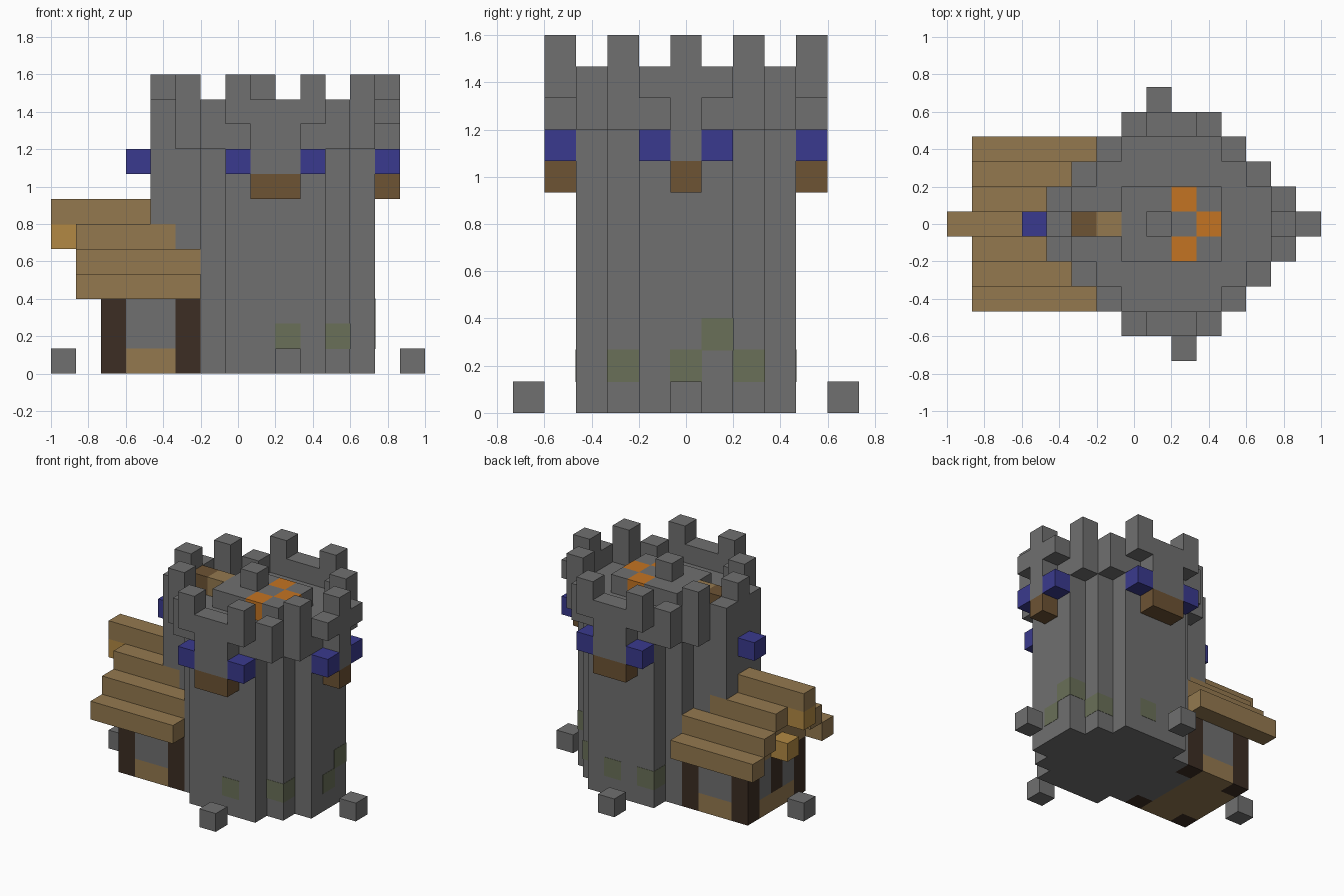
import bpy
import bmesh

if "Cube" in bpy.data.objects:
    bpy.data.objects.remove(bpy.data.objects["Cube"], do_unlink=True)

U = 2 / 15  # edge of one block


def material(name, r, g, b):
    def lin(c):
        c /= 255
        return c / 12.92 if c < 0.04 else ((c + 0.055) / 1.055) ** 2.4
    m = bpy.data.materials.new(name)
    m.use_nodes = True
    col = (lin(r), lin(g), lin(b), 1)
    m.diffuse_color = col
    m.node_tree.nodes["Principled BSDF"].inputs["Base Color"].default_value = col
    return m


STONE = material("stone grey", 112, 112, 112)
MOSS = material("mossy stone", 106, 112, 88)
WOOD = material("light wood", 148, 121, 79)
BROWN = material("brown wood", 109, 83, 52)
DARK = material("dark timber", 60, 45, 35)
BLUE = material("banner blue", 58, 58, 142)
LAMP = material("lamp yellow", 178, 137, 67)
FIRE = material("fire orange", 196, 116, 34)


def part(name, mat, boxes, grow=0.0):
    """One object from boxes of blocks: (x first, x last, y first, y last, z first, z last)."""
    bm = bmesh.new()
    for x0, x1, y0, y1, z0, z1 in boxes:
        lo = (-1 + x0 * U - grow, (y0 - 5.5) * U - grow, z0 * U - grow)
        hi = (-1 + (x1 + 1) * U + grow, (y1 - 4.5) * U + grow, (z1 + 1) * U + grow)
        for v in bmesh.ops.create_cube(bm, size=1)["verts"]:
            v.co = [lo[a] if v.co[a] < 0 else hi[a] for a in range(3)]
    mesh = bpy.data.meshes.new(name)
    bm.to_mesh(mesh)
    bm.free()
    mesh.materials.append(mat)
    ob = bpy.data.objects.new(name, mesh)
    bpy.context.collection.objects.link(ob)
    return ob


def cells(points):
    """Single blocks given as (x, y, z)."""
    return [(x, x, y, y, z, z) for x, y, z in points]


def both(boxes):
    """Add the copies mirrored front to back."""
    return boxes + [(a, b, 10 - d, 10 - c, e, f) for a, b, c, d, e, f in boxes]


# Tower shaft with stepped round plan
part("tower_shaft", STONE,
     both([(7, 10, 2, 2, 0, 8), (6, 11, 3, 3, 0, 8)]) + [(5, 12, 4, 6, 0, 8)])

# Wider top floor and the blocks carrying it
part("top_floor", STONE,
     both([(8, 9, 1, 1, 8, 9), (6, 11, 2, 2, 9, 9), (5, 12, 3, 3, 9, 9)])
     + [(5, 12, 4, 6, 9, 9), (13, 13, 5, 5, 8, 9)])
part("side_wall_above_roof", STONE, [(4, 4, 4, 6, 6, 9)])

# Parapet ring
part("parapet", STONE,
     both([(7, 10, 1, 1, 10, 10), (6, 6, 2, 2, 10, 10), (11, 11, 2, 2, 10, 10),
           (5, 5, 3, 3, 10, 10), (12, 12, 3, 3, 10, 10)])
     + [(4, 4, 4, 6, 10, 10), (13, 13, 4, 6, 10, 10)])
part("merlons", STONE,
     both(cells([(7, 1, 11), (10, 1, 11), (5, 3, 11), (12, 3, 11)]))
     + cells([(4, 5, 11), (13, 5, 11)]))

# Fire platform on the top floor
part("fire_platform", STONE,
     [(7, 8, 4, 6, 10, 10)] + cells([(9, 5, 10), (10, 4, 10), (10, 6, 10), (8, 5, 11)]))
part("fire", FIRE, cells([(9, 4, 10), (9, 6, 10), (10, 5, 10)]))
part("hatch", BROWN, cells([(5, 5, 10)]))
part("hatch_step", WOOD, cells([(6, 5, 10)]))

# Brackets and banners
part("brackets", BROWN, both([(8, 9, 1, 1, 7, 7)]) + cells([(13, 5, 7)]))
part("banners", BLUE,
     both(cells([(7, 1, 8), (10, 1, 8), (13, 4, 8)])) + cells([(3, 5, 8)]))

# Moss patches as thin skins over the stone
part("moss", MOSS,
     cells([(9, 2, 1), (11, 3, 1), (12, 5, 1), (12, 6, 2), (11, 7, 1), (9, 8, 1), (7, 8, 1)]),
     grow=0.002)

# House
part("house_posts", DARK,
     both([(2, 2, 3, 3, 0, 2), (5, 5, 3, 3, 0, 2)]) + [(2, 2, 5, 5, 1, 2)])
part("house_base", WOOD,
     both([(3, 4, 3, 3, 0, 0)]) + [(2, 4, 4, 6, 0, 0)])
part("house_walls", STONE,
     both([(3, 4, 3, 3, 1, 2), (2, 2, 4, 4, 1, 2)]) + [(3, 4, 4, 6, 1, 2)])
part("house_gable", WOOD, [(2, 4, 3, 7, 3, 3), (2, 4, 4, 6, 4, 4), (2, 4, 5, 5, 5, 5)])

# Stepped roof rising to the ridge
part("house_roof", WOOD,
     both([(1, 5, 2, 2, 3, 3), (1, 5, 3, 3, 4, 4), (1, 4, 4, 4, 5, 5)])
     + [(0, 3, 5, 5, 6, 6)])
part("lamps", LAMP, cells([(0, 5, 5), (1, 5, 3)]))

# Loose stones around the base
part("loose_stones", STONE, cells([(0, 5, 0), (14, 5, 0), (9, 0, 0), (8, 10, 0)]))
